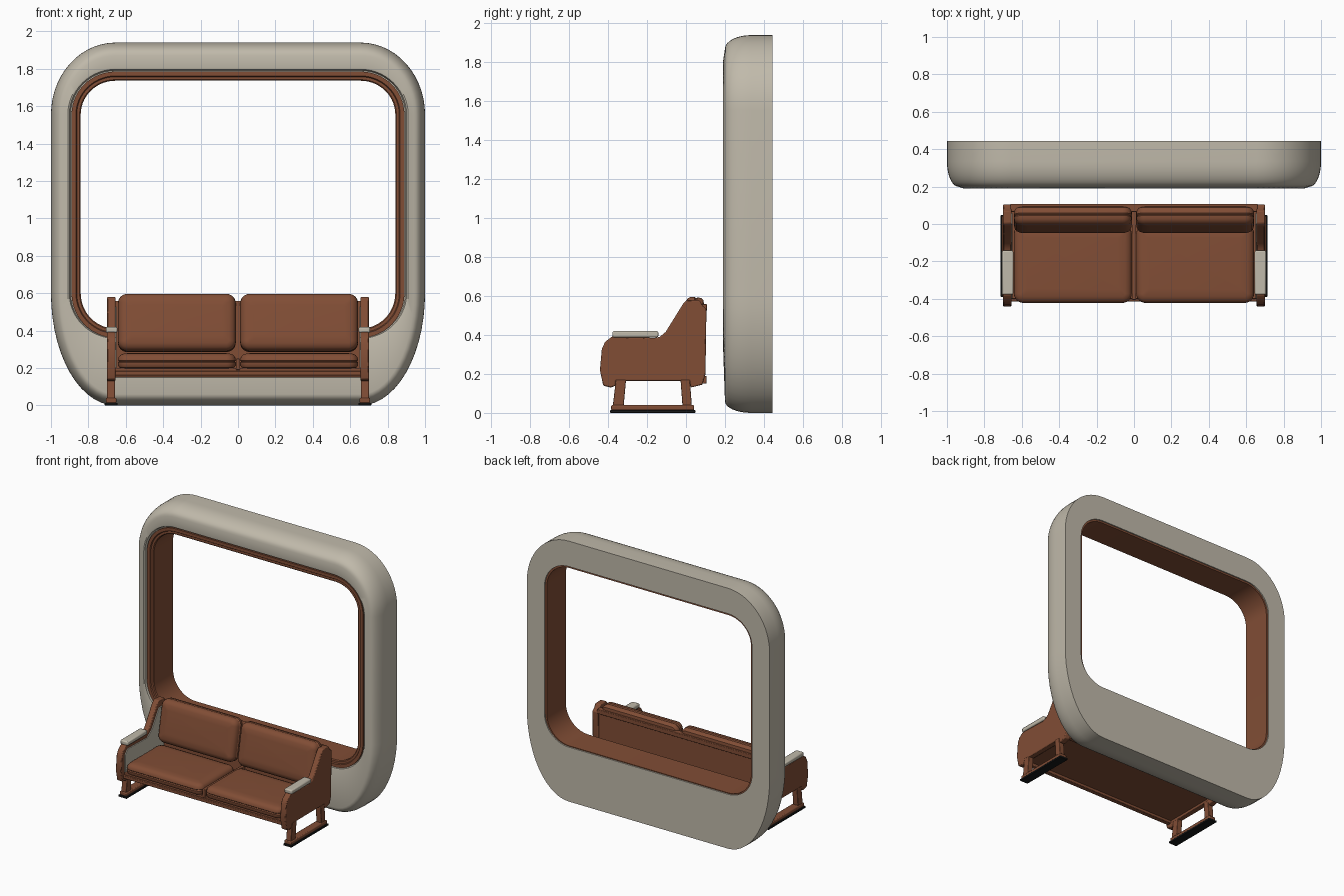
import bpy
import bmesh
from math import sin, cos, pi, radians
from mathutils import Matrix, Vector

cube = bpy.data.objects.get("Cube")
if cube:
    bpy.data.objects.remove(cube, do_unlink=True)


def material(name, rgb):
    mat = bpy.data.materials.new(name)
    mat.use_nodes = True
    mat.diffuse_color = (*rgb, 1)
    mat.node_tree.nodes["Principled BSDF"].inputs["Base Color"].default_value = (*rgb, 1)
    return mat


BEIGE = material("warm beige", (0.53, 0.49, 0.405))
BROWN = material("saddle brown", (0.22, 0.075, 0.036))
BLACK = material("rubber black", (0.008, 0.009, 0.009))


def finish(name, bm, mat, bevel=0.0, segments=2):
    """Turn a bmesh into a smooth-shaded object with sharp edges kept."""
    bmesh.ops.recalc_face_normals(bm, faces=bm.faces)
    mesh = bpy.data.meshes.new(name)
    bm.to_mesh(mesh)
    bm.free()
    mesh.materials.append(mat)
    obj = bpy.data.objects.new(name, mesh)
    bpy.context.collection.objects.link(obj)
    bpy.ops.object.select_all(action="DESELECT")
    obj.select_set(True)
    bpy.context.view_layer.objects.active = obj
    bpy.ops.object.shade_smooth_by_angle(angle=radians(35))
    if bevel:
        mod = obj.modifiers.new("soft edges", "BEVEL")
        mod.width = bevel
        mod.segments = segments
        mod.limit_method = "ANGLE"
    return obj


def loft(rings, wrap):
    """Bridge equal rings of points; wrap to the first ring or cap the ends."""
    bm = bmesh.new()
    rows = [[bm.verts.new(p) for p in ring] for ring in rings]
    n = len(rows[0])
    pairs = list(zip(rows, rows[1:]))
    if wrap:
        pairs.append((rows[-1], rows[0]))
    for a, b in pairs:
        for i in range(n):
            j = (i + 1) % n
            bm.faces.new((a[i], a[j], b[j], b[i]))
    if not wrap:
        bm.faces.new(rows[0])
        bm.faces.new(rows[-1])
    return bm


def box(name, mat, x, y, z, bevel=0.004):
    """Box from (min, max) ranges."""
    bm = bmesh.new()
    bmesh.ops.create_cube(bm, size=1)
    for v in bm.verts:
        v.co = Vector([a + (b - a) * (c + 0.5) for (a, b), c in zip((x, y, z), v.co)])
    return finish(name, bm, mat, bevel)


def side_prism(name, mat, profile, x, bevel=0.004):
    """Extrude a (y, z) profile between two x positions."""
    return finish(name, loft([[(px, y, z) for y, z in profile] for px in x], False), mat, bevel)


# ---- Arch frame: rings share corner centres and differ in corner radii
def frame_ring(y, side, top, bottom, steps=14):
    points = []
    for quarter in range(4):
        cx = 0.655 if quarter in (0, 3) else -0.655
        cz, rz = (1.555, top) if quarter < 2 else (0.6, bottom)
        for s in range(steps + 1):
            a = (quarter + s / steps) * pi / 2
            points.append((cx + side * cos(a), y, cz + rz * sin(a)))
    return points


rings = [frame_ring(0.445, 0.345, 0.385, 0.6)]
for i in range(9):
    a = i / 8 * pi / 2
    k = 1 - cos(a)
    rings.append(frame_ring(0.335 - 0.135 * sin(a), 0.345 - 0.06 * k,
                            0.385 - 0.07 * k, 0.6 - 0.06 * k))
rings += [frame_ring(y, r, r - 0.005, r - 0.005) for y, r in (
    (0.19, 0.255), (0.193, 0.247), (0.215, 0.24), (0.215, 0.2), (0.445, 0.2))]
finish("arch_frame", loft(rings, True), BEIGE)

# Liner lining the opening, with a stepped front lip
liner = [frame_ring(y, r, r - 0.005, r + 0.003) for y, r in (
    (0.436, 0.204), (0.214, 0.235), (0.2, 0.235), (0.2, 0.212),
    (0.208, 0.207), (0.208, 0.192), (0.214, 0.186), (0.436, 0.186))]
finish("opening_liner", loft(liner, True), BROWN)


# ---- Cushions: rounded rectangle lofted through a pillow profile
def cushion(name, width, depth, thick, matrix, corner=0.05):
    rings = []
    layers = [(0.03, 0), (0.008, 0.08), (0, 0.22), (0, 0.4), (0.006, 0.47), (0, 0.54),
              (0.003, 0.72), (0.014, 0.88), (0.035, 0.97), (0.07, 1)]
    for inset, level in layers:
        ring = []
        for quarter in range(4):
            sx = 1 if quarter in (0, 3) else -1
            sy = 1 if quarter < 2 else -1
            r = max(corner - inset, 0.012)
            for s in range(7):
                a = (quarter + s / 6) * pi / 2
                ring.append(matrix @ Vector((
                    sx * (width / 2 - inset - r) + r * cos(a),
                    sy * (depth / 2 - inset - r) + r * sin(a),
                    (level - 0.5) * thick)))
        rings.append(ring)
    return finish(name, loft(rings, False), BROWN)


for side, sx in (("left", 1), ("right", -1)):
    cushion(side + "_seat_cushion", 0.63, 0.42, 0.085,
            Matrix.Translation((sx * 0.327, -0.212, 0.238)))
    cushion(side + "_back_cushion", 0.63, 0.31, 0.1,
            Matrix.Translation((sx * 0.327, 0.02, 0.443)) @ Matrix.Rotation(radians(79), 4, "X"))

# ---- Seat base and back panel
box("seat_panel", BROWN, (-0.66, 0.66), (-0.4, 0.09), (0.18, 0.2))
box("front_rail", BROWN, (-0.66, 0.66), (-0.415, -0.38), (0.16, 0.183))
box("rear_rail", BROWN, (-0.66, 0.66), (0.065, 0.105), (0.15, 0.19))
box("seat_divider", BROWN, (-0.012, 0.012), (-0.405, 0.07), (0.19, 0.25))
box("back_panel", BROWN, (-0.66, 0.66), (0.065, 0.09), (0.17, 0.55))
box("back_top_rail", BROWN, (-0.66, 0.66), (0.065, 0.108), (0.525, 0.558))

# ---- Arms, armrests and sled legs on both sides
arm_profile = [(-0.425, 0.14), (-0.442, 0.22), (-0.432, 0.33), (-0.415, 0.365),
               (-0.38, 0.392), (-0.16, 0.385), (-0.135, 0.39), (-0.105, 0.415),
               (-0.015, 0.56), (0.005, 0.58), (0.07, 0.578), (0.085, 0.55),
               (0.105, 0.535), (0.1, 0.2), (0.085, 0.145), (0.025, 0.13),
               (0.018, 0.165), (-0.36, 0.165), (-0.362, 0.14), (-0.385, 0.13)]
inner_profile = [(-0.4, 0.2), (-0.4, 0.33), (-0.37, 0.365), (-0.14, 0.36),
                 (-0.085, 0.4), (0.0, 0.53), (0.06, 0.53), (0.06, 0.2)]
front_leg = [(-0.376, 0.035), (-0.36, 0.17), (-0.308, 0.17), (-0.32, 0.035)]
rear_leg = [(-0.018, 0.035), (-0.028, 0.17), (0.02, 0.17), (0.03, 0.035)]

for side, sx in (("left", 1), ("right", -1)):
    def span(a, b):
        return tuple(sorted((sx * a, sx * b)))

    side_prism(side + "_arm", BROWN, arm_profile, span(0.655, 0.7), 0.006)
    side_prism(side + "_arm_inner_panel", BEIGE, inner_profile, span(0.649, 0.657), 0.002)
    box(side + "_armrest", BEIGE, span(0.645, 0.707), (-0.378, -0.142), (0.388, 0.42), 0.008)
    side_prism(side + "_front_leg", BROWN, front_leg, span(0.658, 0.7))
    side_prism(side + "_rear_leg", BROWN, rear_leg, span(0.658, 0.7))
    box(side + "_sled_rail", BROWN, span(0.65, 0.707), (-0.384, 0.042), (0.013, 0.04), 0.006)
    box(side + "_rubber_foot", BLACK, span(0.645, 0.713), (-0.39, 0.048), (0.0, 0.014), 0.003)
